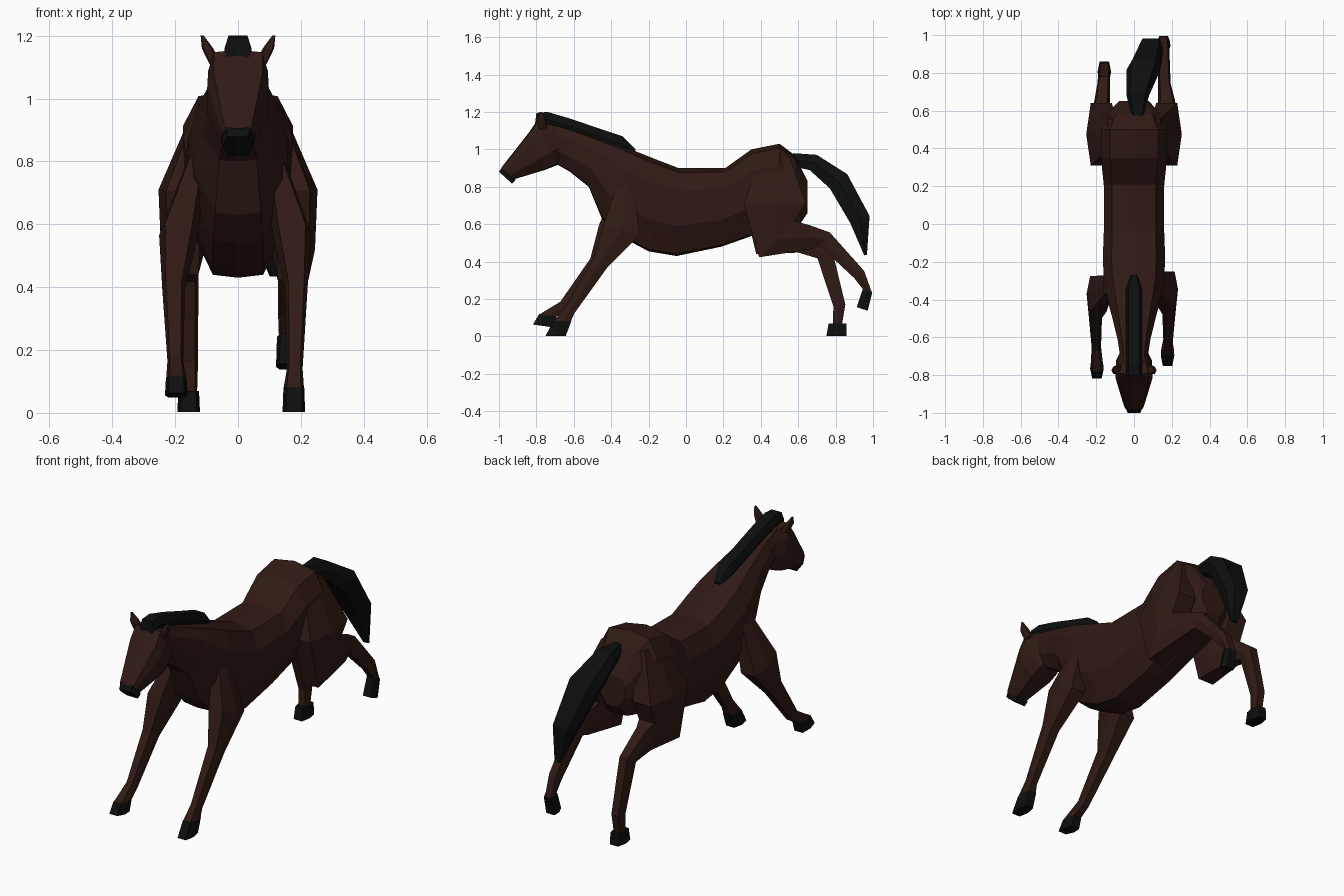
import bpy, bmesh
from math import radians
from mathutils import Vector, Matrix

if "Cube" in bpy.data.objects:
    bpy.data.objects.remove(bpy.data.objects["Cube"])


def material(name, rgb):
    m = bpy.data.materials.new(name)
    m.diffuse_color = (*rgb, 1)
    m.use_nodes = True
    m.node_tree.nodes["Principled BSDF"].inputs["Base Color"].default_value = m.diffuse_color
    return m


COAT = material("brown_coat", (0.030, 0.0105, 0.0075))
DARK = material("black_hair_hoof", (0.004, 0.0045, 0.0045))

# Half cross-sections: (width factor, fraction from first to second edge point)
BARREL = [(0, 0), (.5, .02), (.95, .34), (1, .74), (.72, .95), (0, 1)]
SKULL = [(0, 0), (.6, .02), (1, .3), (1, .72), (.8, .97), (0, 1)]
LIMB = [(.7, 0), (1, .5), (.7, 1)]


def loft(name, sections, mat, half=LIMB):
    """Skin of rings; section = (y1, z1, y2, z2, half width, centre x)."""
    ring = half + [(-w, t) for w, t in reversed(half) if w]
    n = len(ring)
    bm = bmesh.new()
    rows = []
    for y1, z1, y2, z2, w, *c in sections:
        cx = c[0] if c else 0
        rows.append([bm.verts.new((cx + k * w, y1 + (y2 - y1) * t, z1 + (z2 - z1) * t))
                     for k, t in ring])
    for a, b in zip(rows, rows[1:]):
        for i in range(n):
            j = (i + 1) % n
            bm.faces.new((a[i], a[j], b[j], b[i]))
    bm.faces.new(rows[0])
    bm.faces.new(rows[-1])
    bmesh.ops.recalc_face_normals(bm, faces=bm.faces)
    me = bpy.data.meshes.new(name)
    bm.to_mesh(me)
    bm.free()
    me.materials.append(mat)
    bpy.context.collection.objects.link(bpy.data.objects.new(name, me))


def flip(sections):
    """Swap the edges, so that the top edge comes last as the profiles expect."""
    return [(c, d, a, b, *rest) for a, b, c, d, *rest in sections]


def across(p, direction, thick, width, x):
    """Section centred on p, running along direction in the side plane."""
    d = direction.normalized() * thick / 2
    return (*(p - d), *(p + d), width, x)


def tube(name, points, thick, width, xs, mat, end_dir=None):
    """Loft along a side-plane path with rings square to the path."""
    pts = [Vector(p) for p in points]
    rows = []
    for i, p in enumerate(pts):
        t = pts[min(i + 1, len(pts) - 1)] - pts[max(i - 1, 0)]
        d = Vector((-t.y, t.x))
        if end_dir and i == len(pts) - 1:
            d = end_dir
        rows.append(across(p, d, thick[i], width[i], xs[i]))
    loft(name, rows, mat)


# Trunk and neck: top edge, bottom edge, half width
rump = [(.65, .83, .65, .66, .08), (.58, .97, .61, .60, .135), (.50, 1.03, .50, .58, .175),
        (.35, 1.0, .36, .54, .175), (.21, .90, .19, .48, .16), (-.04, .90, -.05, .43, .16)]
neck = [(-.27, .99, -.36, .54, .16), (-.34, 1.02, -.45, .63, .145), (-.46, 1.06, -.52, .80, .12),
        (-.62, 1.115, -.62, .88, .085), (-.74, 1.15, -.69, .92, .07)]
girth = [(-.17, .95, -.20, .455, .165)]
loft("body", flip(rump + girth + neck), COAT, BARREL)

# Mane follows the crest of the neck
crest = [(y, z) for y, z, *_ in neck] + [(-.80, 1.145)]
loft("mane", [(y, z + (.01 if i == 0 else .05), y - .01, z - .03, .02 if i == 0 else .043)
              for i, (y, z) in enumerate(crest)], DARK)

# Head and dark muzzle
loft("head", flip([(-.70, 1.13, -.66, .96, .07), (-.795, 1.155, -.69, .915, .095),
                   (-.84, 1.09, -.755, .89, .098), (-.985, .905, -.92, .84, .052)]), COAT, SKULL)
loft("muzzle", [(-.98, .91, -.91, .838, .053), (-1.0, .88, -.93, .817, .048)], DARK)

# Ears, mirrored
for side, s in (("right", 1), ("left", -1)):
    tube("ear_" + side, [(-.765, 1.11), (-.775, 1.16), (-.775, 1.2)], [.045, .04, .01],
         [.018, .018, .005], [s * .073, s * .097, s * .114], COAT)

# Tail
tube("tail", [(.57, .945), (.68, .93), (.815, .83), (.93, .625), (.96, .435)],
     [.07, .09, .12, .11, .015], [.03, .06, .09, .065, .02], [.02, .02, .05, .09, .12], DARK)


def leg(name, s, joints, sole, tilt, hoof, thick, width, xs):
    """Leg down to the coronet, then a hoof ending in a tilted sole."""
    d = Matrix.Rotation(radians(tilt), 2) @ Vector((1, 0))
    xs = [s * x for x in xs]
    tube(name, joints, thick, width, xs, COAT, d)
    loft(name.replace("leg", "hoof"),
         [across(Vector(joints[-1]), d, hoof * .88, .033, xs[-1]),
          across(Vector(sole), d, hoof, .036, xs[-1])], DARK)


# Front legs: shared build, each with its own pose
front = dict(thick=[.1, .2, .09, .06, .09], width=[.03, .062, .036, .025, .032],
             xs=[.127, .18, .195, .19, .187])
shoulder = [(-.32, .80)]
leg("front_leg_right", .95, shoulder + [(-.345, .57), (-.457, .395), (-.622, .14), (-.66, .083)],
    (-.697, .003), 0, .108, **front)
leg("front_leg_left", -1.05, shoulder + [(-.37, .565), (-.475, .39), (-.65, .165), (-.738, .112)],
    (-.765, .056), -8, .108, **front)

# Hind legs: shared thigh, separate lower legs
hind = dict(thick=[.16, .33, .27, .13, .09, .065, .05],
            width=[.03, .08, .07, .044, .034, .03, .027],
            xs=[.115, .173, .175, .172, .16, .157, .157])
thigh = [(.475, .96), (.475, .71), (.485, .52)]
leg("hind_leg_right", 1, thigh + [(.66, .53), (.742, .52), (.927, .33), (.97, .243)],
    (.942, .147), -18, .062, **hind)
leg("hind_leg_left", -1, thigh + [(.62, .51), (.742, .44), (.82, .165), (.81, .07)],
    (.805, .003), 0, .108, **hind)
